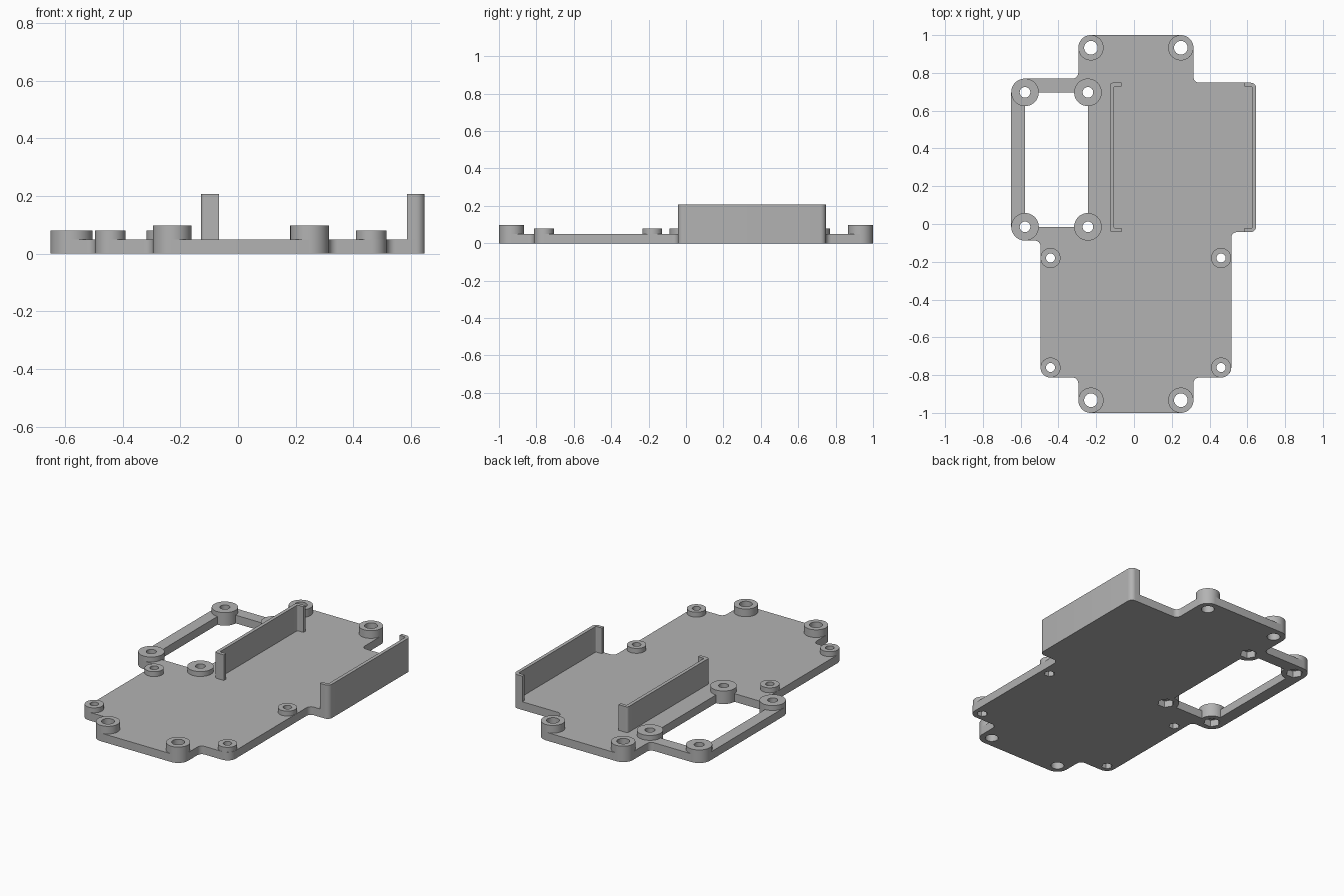
import bpy, bmesh, math
from mathutils import Vector

cube = bpy.data.objects.get("Cube")
if cube:
    bpy.data.objects.remove(cube, do_unlink=True)

grey = bpy.data.materials.new("plain grey")
grey.use_nodes = True
grey.diffuse_color = (0.45, 0.45, 0.45, 1)
grey.node_tree.nodes["Principled BSDF"].inputs["Base Color"].default_value = (0.45, 0.45, 0.45, 1)


def rounded(corners, steps=8):
    """Outline points from (x, y, radius) corners, each rounded with an arc."""
    out = []
    for i, (x, y, r) in enumerate(corners):
        p = Vector((x, y))
        a = (Vector(corners[i - 1][:2]) - p).normalized()
        b = (Vector(corners[(i + 1) % len(corners)][:2]) - p).normalized()
        if r == 0:
            out.append(p)
            continue
        centre = p + (a + b) * r
        for k in range(steps + 1):
            t = math.pi / 2 * k / steps
            out.append(centre - b * r * math.cos(t) - a * r * math.sin(t))
    return out


def circle(x, y, r, n=48):
    return [Vector((x + r * math.cos(math.tau * k / n), y + r * math.sin(math.tau * k / n)))
            for k in range(n)]


def prism(name, outlines):
    """Object made of vertical prisms, each given as (outline, bottom, top)."""
    bm = bmesh.new()
    for points, low, high in outlines:
        face = bm.faces.new([bm.verts.new((p.x, p.y, low)) for p in points])
        new = bmesh.ops.extrude_face_region(bm, geom=[face])["geom"]
        verts = [g for g in new if isinstance(g, bmesh.types.BMVert)]
        bmesh.ops.translate(bm, vec=(0, 0, high - low), verts=verts)
    bmesh.ops.recalc_face_normals(bm, faces=bm.faces[:])
    mesh = bpy.data.meshes.new(name)
    bm.to_mesh(mesh)
    bm.free()
    mesh.materials.append(grey)
    obj = bpy.data.objects.new(name, mesh)
    bpy.context.collection.objects.link(obj)
    return obj


def cut(obj, cutters):
    for cutter in cutters:
        mod = obj.modifiers.new("cut", 'BOOLEAN')
        mod.operation = 'DIFFERENCE'
        mod.solver = 'EXACT'
        mod.object = cutter
    graph = bpy.context.evaluated_depsgraph_get()
    mesh = bpy.data.meshes.new_from_object(obj.evaluated_get(graph))
    obj.modifiers.clear()
    obj.data = mesh


# Base plate with end tabs, side wing and open frame
plate = prism("base_plate", [(rounded([
    (-0.295, 1, 0.067), (0.315, 1, 0.067), (0.315, 0.748, 0.03), (0.647, 0.748, 0.03),
    (0.647, -0.043, 0.03), (0.515, -0.043, 0.03), (0.515, -0.813, 0.053),
    (0.315, -0.813, 0.03), (0.315, -1, 0.067), (-0.295, -1, 0.067),
    (-0.295, -0.813, 0.03), (-0.495, -0.813, 0.053), (-0.495, -0.088, 0.03),
    (-0.65, -0.088, 0.073), (-0.65, 0.77, 0.073), (-0.295, 0.77, 0.03)]), 0, 0.05)])

# Screw positions: name, x pair, y pair, boss radius, hole radius, height, nut radius
groups = [
    ("tab", (-0.228, 0.248), (-0.933, 0.933), 0.067, 0.036, 0.097, 0),
    ("board", (-0.442, 0.461), (-0.76, -0.18), 0.053, 0.024, 0.08, 0.03),
    ("frame", (-0.577, -0.244), (-0.015, 0.697), 0.073, 0.028, 0.08, 0.047),
]
bosses, holes, pockets = [], [], []
for name, xs, ys, radius, hole, top, nut in groups:
    for y, end in zip(ys, ("front", "back")):
        for x, side in zip(xs, ("right", "left")):
            bosses.append(prism(f"{name}_boss_{end}_{side}", [(circle(x, y, radius), 0, top)]))
            holes.append((circle(x, y, hole), -0.1, 0.3))
            if nut:
                pockets.append((circle(x, y, nut, 6), -0.1, 0.04))

# Window, screw holes and hexagonal nut pockets
window = prism("window_cutter", [(rounded([
    (-0.577, 0.697, 0), (-0.244, 0.697, 0), (-0.244, -0.015, 0), (-0.577, -0.015, 0)]), -0.1, 0.3)])
hole_cutter = prism("hole_cutter", holes)
pocket_cutter = prism("pocket_cutter", pockets)
cut(plate, [window, hole_cutter, pocket_cutter])
for boss in bosses:
    cut(boss, [hole_cutter, pocket_cutter])
for helper in (window, hole_cutter, pocket_cutter):
    bpy.data.objects.remove(helper, do_unlink=True)


# Two facing walls with short returned lips
def wall(name, x, inward, radius):
    back, front, t, lip = 0.748, -0.043, 0.021, 0.062
    inner, end = x + inward * t, x + inward * lip
    return prism(name, [(rounded([
        (end, back, 0), (x, back, radius), (x, front, radius), (end, front, 0),
        (end, front + t, 0), (inner, front + t, 0.008),
        (inner, back - t, 0.008), (end, back - t, 0)]), 0, 0.207)])


walls = [wall("inner_wall", -0.128, 1, 0.015), wall("outer_wall", 0.647, -1, 0.03)]

# Smooth the round sides, keep the edges sharp
bpy.ops.object.select_all(action='DESELECT')
for obj in [plate] + bosses + walls:
    obj.select_set(True)
bpy.context.view_layer.objects.active = plate
bpy.ops.object.shade_smooth_by_angle(angle=math.radians(30))
